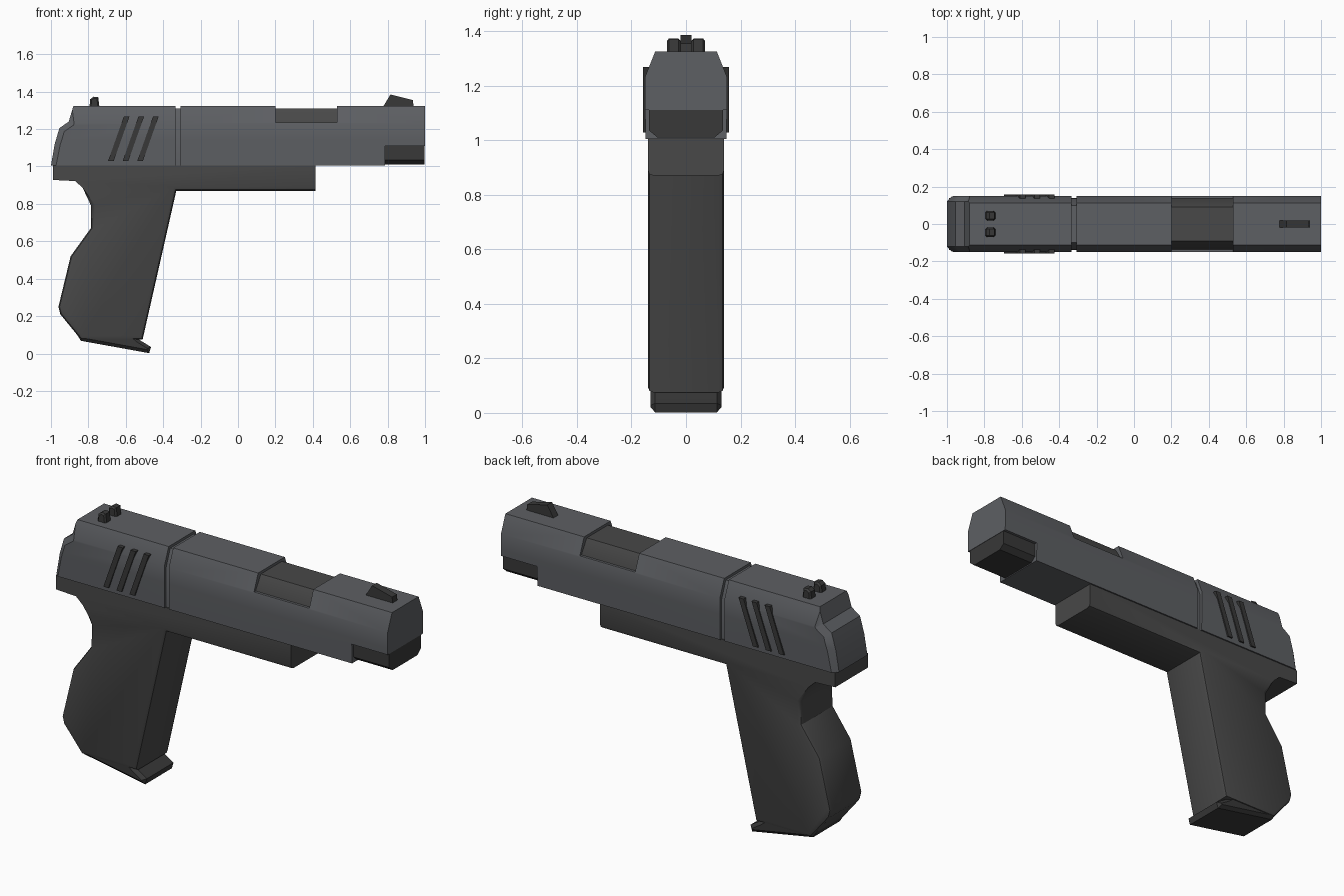
import bpy, bmesh, math

if "Cube" in bpy.data.objects:
    bpy.data.objects.remove(bpy.data.objects["Cube"])


def material(name, colour):
    m = bpy.data.materials.new(name)
    m.diffuse_color = (*colour, 1)
    m.use_nodes = True
    m.node_tree.nodes["Principled BSDF"].inputs["Base Color"].default_value = m.diffuse_color
    return m


SLIDE = material("slide_grey", (0.11, 0.115, 0.125))
FRAME = material("frame_grey", (0.065, 0.065, 0.065))
DARK = material("dark_grey", (0.04, 0.04, 0.04))


def prism(name, pts, lo, hi, mat, axis="y", bevel=0, segments=1, pick=None):
    """Extrude an outline: (x, z) along y, or (y, z) along x; optionally bevel its rims."""
    bm = bmesh.new()
    put = (lambda p, t: (p[0], t, p[1])) if axis == "y" else (lambda p, t: (t, p[0], p[1]))
    face = bm.faces.new([bm.verts.new(put(p, lo)) for p in pts])
    top = bmesh.ops.extrude_face_region(bm, geom=[face])["geom"]
    k = 1 if axis == "y" else 0
    for v in top:
        if isinstance(v, bmesh.types.BMVert):
            v.co[k] = hi
    bmesh.ops.recalc_face_normals(bm, faces=bm.faces[:])
    if bevel:
        rims = [e for e in bm.edges
                if abs(e.verts[0].co[k] - e.verts[1].co[k]) < 1e-5
                and (pick is None or all(pick(v.co) for v in e.verts))]
        bmesh.ops.bevel(bm, geom=rims, offset=bevel, segments=segments,
                        profile=0.5, affect='EDGES', clamp_overlap=True)
        bmesh.ops.recalc_face_normals(bm, faces=bm.faces[:])
    mesh = bpy.data.meshes.new(name)
    bm.to_mesh(mesh)
    bm.free()
    ob = bpy.data.objects.new(name, mesh)
    bpy.context.collection.objects.link(ob)
    mesh.materials.append(mat)
    return ob


def mirrored(half):
    return half + [(-y, z) for y, z in reversed(half)]


def activate(ob):
    bpy.ops.object.select_all(action='DESELECT')
    ob.select_set(True)
    bpy.context.view_layer.objects.active = ob


# Slide: chamfered cross-section trimmed by its side profile
slide = prism("slide", mirrored([(0.147, 0.98), (0.153, 1.225), (0.113, 1.325)]),
              -1.1, 1.1, SLIDE, axis="x")
side = [(-1, 1.005), (-0.98, 1.12), (-0.955, 1.205), (-0.905, 1.24), (-0.88, 1.324),
        (0.2, 1.324), (0.2, 1.235), (0.53, 1.235), (0.53, 1.324),
        (1, 1.324), (1, 1.11), (0.785, 1.11), (0.785, 1.005)]
trim = prism("slide_trim", side, -0.151, 0.151, SLIDE, bevel=0.03,
             pick=lambda c: c.x < -0.87 and c.z > 0.99)
trim.hide_render = True

# Groove ring between rear and front of the slide
outer = [(0.2, 0.97), (0.2, 1.4), (-0.2, 1.4), (-0.2, 0.97)]
groove = prism("groove_cutter", outer + [(-0.135, 0.97), (-0.135, 1.22), (-0.1, 1.31),
               (0.1, 1.31), (0.135, 1.22), (0.135, 0.97)], -0.335, -0.308, SLIDE, axis="x")
groove.hide_render = True
activate(slide)
for cutter, op in ((trim, 'INTERSECT'), (groove, 'DIFFERENCE')):
    mod = slide.modifiers.new("cut", 'BOOLEAN')
    mod.object, mod.operation, mod.solver = cutter, op, 'EXACT'
    bpy.ops.object.modifier_apply(modifier=mod.name)
    bpy.data.objects.remove(cutter)

# Inner block seen through the top opening, and the lower front block
prism("port_block", mirrored([(0.135, 1.2), (0.135, 1.237), (0.09, 1.31)]),
      0.19, 0.54, FRAME, axis="x")
prism("front_block", mirrored([(0.105, 1.01), (0.135, 1.035), (0.135, 1.12)]),
      0.76, 0.998, DARK, axis="x")

# Frame and grip in one outline
body = [(-0.99, 1.006), (-0.99, 0.928), (-0.87, 0.922), (-0.83, 0.885), (-0.785, 0.79),
        (-0.787, 0.67), (-0.895, 0.52), (-0.96, 0.25), (-0.95, 0.21), (-0.84, 0.075),
        (-0.51, 0.075), (-0.33, 0.87), (0.415, 0.87), (0.415, 1.006)]
prism("frame_and_grip", body, -0.14, 0.14, FRAME, bevel=0.035, segments=2,
      pick=lambda c: c.z < 0.9)

# Base plate with forward lip
prism("base_plate", [(-0.86, 0.1), (-0.84, 0.068), (-0.475, 0.002), (-0.465, 0.035),
                     (-0.53, 0.075), (-0.56, 0.1)], -0.13, 0.13, DARK, bevel=0.025)

# Slanted grip ridges on both sides
for i in range(3):
    x = -0.695 + 0.078 * i
    ridge = [(x, 1.028), (x + 0.03, 1.028), (x + 0.115, 1.268), (x + 0.085, 1.268)]
    for s, label in ((-1, "near"), (1, "far")):
        prism(f"ridge_{label}_{i}", ridge, *sorted((s * 0.125, s * 0.157)), DARK)

# Sights
for y, label in ((-0.045, "near"), (0.045, "far")):
    prism(f"rear_sight_{label}", [(-0.795, 1.31), (-0.79, 1.36), (-0.772, 1.373),
          (-0.747, 1.37), (-0.74, 1.31)], y - 0.025, y + 0.025, DARK, bevel=0.008)
prism("front_sight", [(0.77, 1.31), (0.815, 1.385), (0.935, 1.355), (0.94, 1.31)],
      -0.02, 0.02, DARK)

# Soft shading with crisp corners
for ob in list(bpy.context.scene.objects):
    activate(ob)
    bpy.ops.object.shade_smooth_by_angle(angle=math.radians(32))
